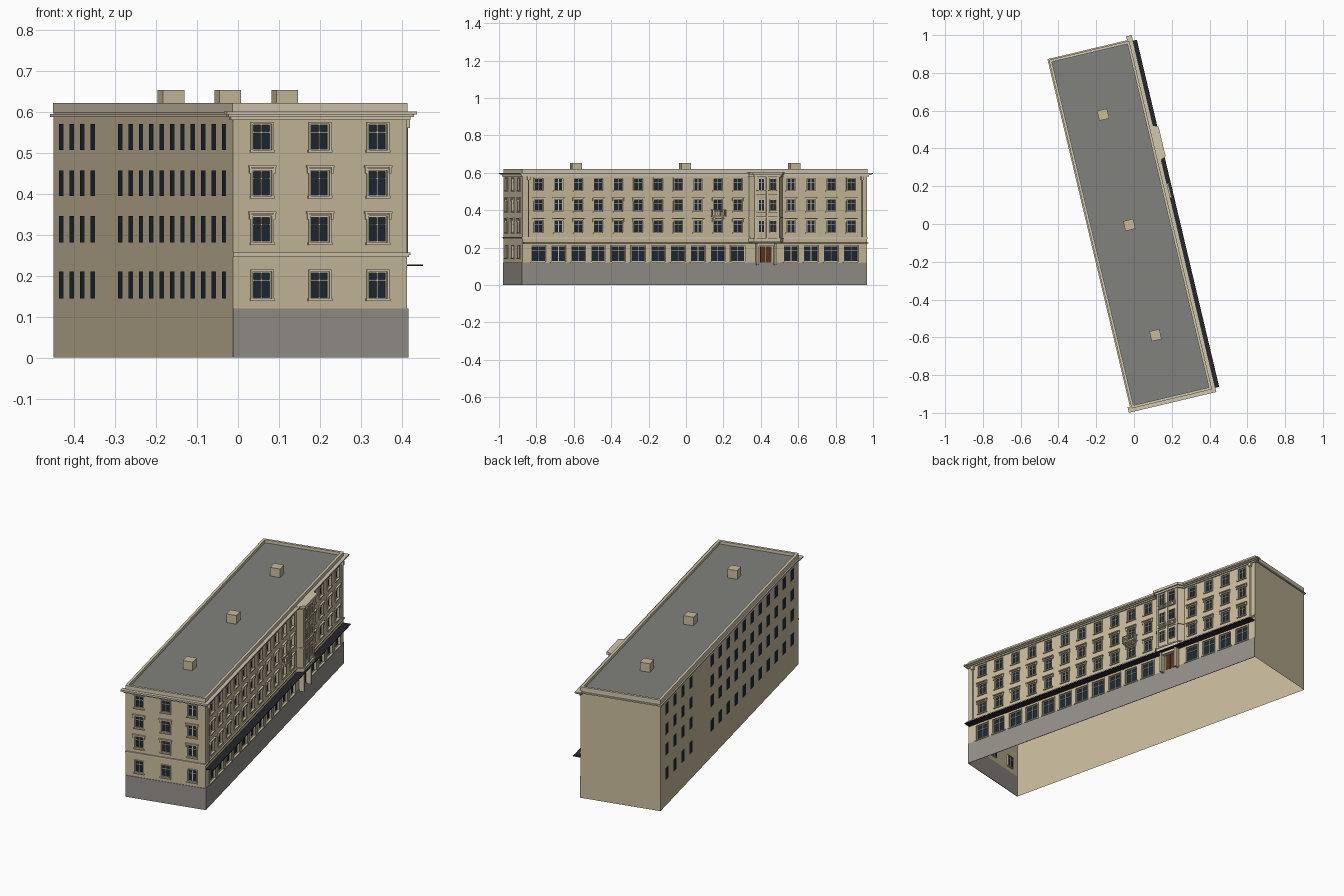
import bpy, bmesh
from math import radians, cos, sin, pi
from mathutils import Matrix

if "Cube" in bpy.data.objects:
    bpy.data.objects.remove(bpy.data.objects["Cube"])

W, L, H = 0.218, 0.947, 0.62            # half width, half length, height
PLACE = Matrix.Translation((-0.019, -0.0035, 0)) @ Matrix.Rotation(radians(13.35), 4, 'Z')


def mat(name, *rgb):
    m = bpy.data.materials.new(name)
    m.diffuse_color = (*rgb, 1)
    m.use_nodes = True
    m.node_tree.nodes["Principled BSDF"].inputs["Base Color"].default_value = m.diffuse_color
    return m


WALL = mat("plaster", 0.58, 0.50, 0.33)
TRIM = mat("trim", 0.64, 0.57, 0.42)
STONE = mat("stone", 0.30, 0.28, 0.25)
ROOF = mat("roofing", 0.22, 0.22, 0.20)
GLASS = mat("glass", 0.012, 0.022, 0.035)
DARK = mat("dark_metal", 0.02, 0.02, 0.024)
WOOD = mat("door_wood", 0.10, 0.035, 0.015)

# Each wall maps (along, height, outward) to building space
street = lambda s, z, d: (W + d, s, z)
end = lambda s, z, d: (s, -L - d, z)
rear = lambda s, z, d: (-W - d, -s, z)
blank = lambda s, z, d: (-s, L + d, z)


class Part:
    """One mesh object gathered from quads, boxes and prisms."""
    def __init__(self, name, material):
        self.name, self.material, self.bm = name, material, bmesh.new()

    def face(self, pts):
        self.bm.faces.new([self.bm.verts.new(p) for p in pts])

    def quad(self, f, s0, s1, z0, z1, d=0.0):
        self.face([f(s0, z0, d), f(s1, z0, d), f(s1, z1, d), f(s0, z1, d)])

    def box(self, f, s0, s1, z0, z1, d0, d1):
        self.prism([f(s, z0, d)[:2] for s, d in ((s0, d0), (s0, d1), (s1, d1), (s1, d0))], z0, z1)

    def prism(self, plan, z0, z1):
        lo = [self.bm.verts.new((x, y, z0)) for x, y in plan]
        hi = [self.bm.verts.new((x, y, z1)) for x, y in plan]
        n = len(plan)
        fs = [self.bm.faces.new(lo), self.bm.faces.new(hi)]
        fs += [self.bm.faces.new((lo[i], lo[(i + 1) % n], hi[(i + 1) % n], hi[i])) for i in range(n)]
        bmesh.ops.recalc_face_normals(self.bm, faces=fs)

    def finish(self):
        me = bpy.data.meshes.new(self.name)
        self.bm.to_mesh(me)
        self.bm.free()
        me.materials.append(self.material)
        ob = bpy.data.objects.new(self.name, me)
        bpy.context.collection.objects.link(ob)
        ob.matrix_world = PLACE
        return ob


walls, glass = Part("walls", WALL), Part("window_glass", GLASS)
frames, trim = Part("window_frames", TRIM), Part("window_surrounds", TRIM)
RECESS = 0.010


def wall_row(f, s0, s1, zb, zt, h0, h1, centres, w):
    """One storey of wall with recessed openings."""
    walls.quad(f, s0, s1, zb, h0)
    walls.quad(f, s0, s1, h1, zt)
    left = s0
    for c in centres:
        a, b = c - w / 2, c + w / 2
        walls.quad(f, left, a, h0, h1)
        left = b
        ring = [(a, h0), (b, h0), (b, h1), (a, h1)]
        for (p, q), (r, t) in zip(ring, ring[1:] + ring[:1]):
            walls.face([f(p, q, 0), f(r, t, 0), f(r, t, -RECESS), f(p, q, -RECESS)])
        window(f, c, w, h0, h1, -RECESS)
    walls.quad(f, left, s1, h0, h1)


def window(f, c, w, h0, h1, d, bars=(0,)):
    """Pane with border, uprights and transom."""
    a, b, t = c - w / 2, c + w / 2, 0.003
    glass.quad(f, a, b, h0, h1, d + 0.001)
    e = d + 0.005
    for x in bars:
        frames.box(f, c + x - t / 2, c + x + t / 2, h0, h1, d, e)
    zt = h0 + (h1 - h0) * 0.68
    frames.box(f, a, b, zt - t / 2, zt + t / 2, d, e)
    for x in (a, b - t):
        frames.box(f, x, x + t, h0, h1, d, e)
    for z in (h0, h1 - t):
        frames.box(f, a, b, z, z + t, d, e)


def surround(f, c, w, h0, h1, hood):
    """Moulded architrave, sill and optional hood."""
    a, b = c - w / 2, c + w / 2
    for x in (a - 0.005, b):
        trim.box(f, x, x + 0.005, h0, h1, 0, 0.004)
    trim.box(f, a - 0.005, b + 0.005, h1, h1 + 0.005, 0, 0.004)
    trim.box(f, a - 0.007, b + 0.007, h0 - 0.006, h0, 0, 0.007)
    if hood:
        trim.box(f, a - 0.011, b + 0.011, h1 + 0.007, h1 + 0.012, 0, 0.010)
        for x in (a - 0.009, b + 0.004):
            trim.box(f, x, x + 0.005, h1 - 0.008, h1 + 0.007, 0, 0.007)


# Walls and windows
COLS = [-0.857 + 0.1095 * k for k in range(11)] + [0.53 + 0.11 * k for k in range(4)]
ENDS = [-0.145, 0, 0.145]
ROWS = [(0.12, 0.25, 0.144, 0.21), (0.25, 0.37, 0.281, 0.345),
        (0.37, 0.48, 0.394, 0.457), (0.48, H, 0.506, 0.57)]
for i, (zb, zt, h0, h1) in enumerate(ROWS):
    for f, half, cols in ((street, L, COLS), (end, W, ENDS)):
        w, b0 = 0.047, h0
        if f is street and i == 0:
            w, b0 = 0.076, 0.124
        wall_row(f, -half, half, zb, zt, b0, h1, cols, w)
        for c in cols:
            surround(f, c, w, b0, h1, i in (1, 2))
    for c in COLS:                       # plain rear windows
        glass.quad(rear, -c - 0.023, -c + 0.023, h0, h1, 0.001)
walls.quad(rear, -L, L, 0, H)
walls.quad(blank, -W, W, 0, H)

# Stone base on the two show sides
base = Part("stone_base", STONE)
base.box(street, -L - 0.003, L, 0, 0.12, 0, 0.003)
base.box(end, -W, W + 0.003, 0, 0.12, 0, 0.003)
base.finish()

# Roof deck, parapet and roof vents
roof = Part("roof_deck", ROOF)
roof.face([(-W, -L, 0.605), (W, -L, 0.605), (W, L, 0.605), (-W, L, 0.605)])
roof.finish()
para = Part("parapet", TRIM)
for f, half in ((street, L), (rear, L), (end, W), (blank, W)):
    para.box(f, -half, half, 0.598, H + 0.001, -0.013, 0.001)
para.finish()
vents = Part("roof_vents", WALL)
for v in (-0.6, 0, 0.6):
    vents.prism([(-0.033, v - 0.027), (0.021, v - 0.027), (0.021, v + 0.027), (-0.033, v + 0.027)], 0.605, 0.653)
vents.finish()

# Stepped cornice and string course
corn = Part("cornice", TRIM)
for z0, z1, d in ((0.580, 0.587, 0.007), (0.587, 0.593, 0.014), (0.593, 0.600, 0.020)):
    corn.box(street, -L - d, L + d * 1.4, z0, z1, -0.01, d)
    corn.box(end, -W - d, W + d, z0, z1, -0.01, d)
for f, half in ((rear, L), (blank, W)):
    corn.box(f, -half - 0.007, half + 0.007, 0.587, 0.594, 0, 0.007)
for z0, z1, d in ((0.246, 0.251, 0.004), (0.251, 0.256, 0.007)):
    corn.box(street, -L - d, L, z0, z1, 0, d)
    corn.box(end, -W, W + d, z0, z1, 0, d)
corn.finish()

# Long thin canopy over the shop windows
can = Part("canopy", DARK)
can.box(street, -0.944, 0.944, 0.223, 0.227, 0, 0.041)
can.finish()

# Bay over the entrance
BC = 0.39


def bay_plan(grow, depth):
    return [(W, BC - 0.095 - grow), (W + depth, BC - 0.072 - grow),
            (W + depth, BC + 0.072 + grow), (W, BC + 0.095 + grow)]


bay = Part("bay_body", WALL)
bay.prism(bay_plan(-0.004, 0.031), 0.24, 0.59)
bay.finish()
bt = Part("bay_mouldings", TRIM)
for z0, z1, g, d in ((0.230, 0.245, 0.0, 0.036), (0.245, 0.252, 0.004, 0.040), (0.358, 0.364, 0, 0.036),
                     (0.578, 0.588, 0.003, 0.039), (0.588, 0.602, 0.009, 0.047)):
    bt.prism(bay_plan(g, d), z0, z1)
for x in (-0.062, 0, 0.062):             # pilasters
    bt.box(street, BC + x - 0.005, BC + x + 0.005, 0.252, 0.578, 0.03, 0.036)
for z in (0.366, 0.482):                 # baluster panels
    bt.box(street, BC - 0.058, BC + 0.058, z + 0.021, z + 0.025, 0.031, 0.040)
    bt.box(street, BC - 0.058, BC + 0.058, z, z + 0.003, 0.031, 0.040)
    for k in range(11):
        s = BC - 0.055 + 0.011 * k
        bt.box(street, s - 0.002, s + 0.002, z, z + 0.022, 0.034, 0.038)
bt.finish()
for _, _, h0, h1 in ROWS[1:]:
    for x in (-0.032, 0.032):
        window(street, BC + x, 0.036, h0, h1, 0.0315)

# Entrance door and portal
door = Part("entrance_door", WOOD)
for x in (-0.031, 0.001):
    door.box(street, BC + x, BC + x + 0.030, 0.12, 0.207, 0, 0.004)
door.finish()
portal = Part("entrance_portal", TRIM)
for x in (-0.055, 0.043):
    portal.box(street, BC + x, BC + x + 0.012, 0.108, 0.222, 0, 0.028)
portal.box(street, BC - 0.055, BC + 0.055, 0.209, 0.222, 0, 0.022)
portal.finish()

# Small balcony
BA = COLS[9]
balc = Part("balcony", TRIM)
balc.box(street, BA - 0.040, BA + 0.040, 0.364, 0.371, 0, 0.030)
for x in (-0.026, 0.020):
    balc.box(street, BA + x, BA + x + 0.006, 0.345, 0.364, 0, 0.018)
balc.box(street, BA - 0.040, BA + 0.040, 0.400, 0.404, 0.025, 0.030)
for x in (-0.040, 0.036):
    balc.box(street, BA + x, BA + x + 0.004, 0.400, 0.404, 0, 0.030)
for k in range(9):
    s = BA - 0.038 + 0.0095 * k
    balc.box(street, s - 0.0015, s + 0.0015, 0.371, 0.400, 0.026, 0.029)
for d in (0.008, 0.017):
    for x in (-0.038, 0.038):
        balc.box(street, BA + x - 0.0015, BA + x + 0.0015, 0.371, 0.400, d, d + 0.003)
balc.finish()

# Drainpipes with hopper heads
pipes = Part("drainpipes", TRIM)
for v in (-0.915, 0.92):
    ring = [(W + 0.006 + 0.004 * cos(k * pi / 4), v + 0.004 * sin(k * pi / 4)) for k in range(8)]
    pipes.prism(ring, 0.256, 0.565)
    pipes.box(street, v - 0.008, v + 0.008, 0.560, 0.580, 0, 0.014)
pipes.finish()

for part in (walls, glass, frames, trim):
    part.finish()
